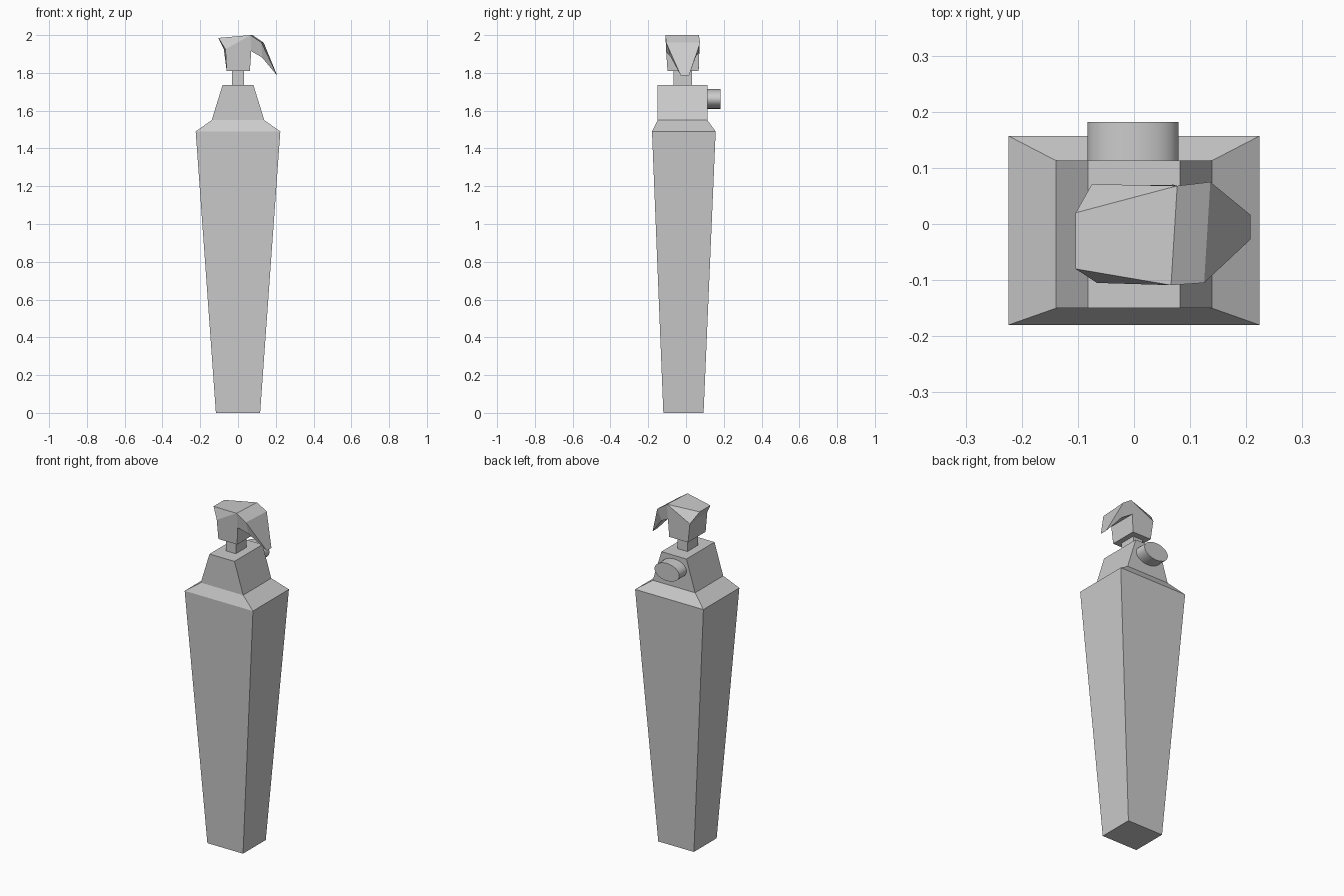
import bpy
import bmesh
import math

default_cube = bpy.data.objects.get("Cube")
if default_cube:
    bpy.data.objects.remove(default_cube, do_unlink=True)

# Single plain material
grey = bpy.data.materials.new("plain grey")
grey.use_nodes = True
grey.diffuse_color = (0.6, 0.6, 0.6, 1)
grey.node_tree.nodes["Principled BSDF"].inputs["Base Color"].default_value = grey.diffuse_color


def finish(name, bm):
    """Turn a bmesh into a named, coloured object."""
    bmesh.ops.recalc_face_normals(bm, faces=bm.faces[:])
    mesh = bpy.data.meshes.new(name)
    bm.to_mesh(mesh)
    bm.free()
    mesh.materials.append(grey)
    obj = bpy.data.objects.new(name, mesh)
    bpy.context.collection.objects.link(obj)
    return obj


def rectangular_loft(name, sections):
    """Join stacked rectangles given as (z, half width, front y, back y)."""
    bm = bmesh.new()
    rings = []
    for z, half, front, back in sections:
        corners = [(-half, front), (half, front), (half, back), (-half, back)]
        rings.append([bm.verts.new((x, y, z)) for x, y in corners])
    for low, high in zip(rings, rings[1:]):
        for i in range(4):
            j = (i + 1) % 4
            bm.faces.new((low[i], low[j], high[j], high[i]))
    bm.faces.new(rings[0][::-1])
    bm.faces.new(rings[-1])
    return finish(name, bm)


# Tapered body with sloped ledge and shoulder block
rectangular_loft("body", [
    (0, 0.117, -0.12, 0.093),
    (1.49, 0.224, -0.18, 0.157),
    (1.55, 0.139, -0.15, 0.113),
    (1.735, 0.082, -0.15, 0.113),
])

# Square neck
rectangular_loft("neck", [
    (1.73, 0.032, -0.066, 0.032),
    (1.815, 0.032, -0.066, 0.032),
])

# Oval knob on the back
bpy.ops.mesh.primitive_cylinder_add(vertices=32, radius=1, depth=1,
                                    location=(-0.002, 0.122, 1.662),
                                    rotation=(math.pi / 2, 0, 0))
knob = bpy.context.object
knob.name = "back_knob"
knob.scale = (0.081, 0.052, 0.12)
knob.data.materials.append(grey)
bpy.ops.object.transform_apply(location=False, rotation=True, scale=True)
bpy.ops.object.shade_smooth_by_angle()

# Faceted head with a hooked beak
points = {
    "crown_left_back": (-0.104, 0.02, 1.985),
    "crown_left_front": (-0.104, -0.08, 1.985),
    "crown_front": (0.066, -0.109, 2),
    "crown_back": (0.077, 0.068, 2),
    "cheek_back": (-0.075, 0.071, 1.925),
    "cheek_front": (-0.066, -0.105, 1.925),
    "brow_back": (0.136, 0.075, 1.96),
    "brow_front": (0.125, -0.105, 1.96),
    "tip_back": (0.208, 0.016, 1.785),
    "tip_front": (0.208, -0.027, 1.785),
    "throat_back": (0.07, 0.07, 1.915),
    "throat_front": (0.07, -0.105, 1.915),
    "beak_back": (0.127, 0.05, 1.882),
    "beak_front": (0.127, -0.08, 1.882),
    "base_left_front": (-0.06, -0.098, 1.81),
    "base_right_front": (0.063, -0.098, 1.81),
    "base_right_back": (0.063, 0.067, 1.81),
    "base_left_back": (-0.06, 0.067, 1.81),
}
faces = [
    # crown and left side
    "crown_left_back crown_left_front crown_front crown_back",
    "crown_left_back crown_back cheek_back",
    "crown_left_front cheek_front crown_front",
    "crown_left_back cheek_back cheek_front crown_left_front",
    "cheek_back base_left_back base_left_front cheek_front",
    # brow and outer beak
    "crown_front brow_front crown_back",
    "brow_front brow_back crown_back",
    "brow_front tip_front tip_back brow_back",
    # underside
    "base_left_front base_left_back base_right_back base_right_front",
    "base_right_front base_right_back throat_back throat_front",
    "throat_front throat_back beak_back beak_front",
    "beak_front beak_back tip_back tip_front",
    # front
    "cheek_front base_left_front base_right_front throat_front crown_front",
    "crown_front throat_front beak_front brow_front",
    "brow_front beak_front tip_front",
    # back
    "cheek_back crown_back throat_back base_right_back base_left_back",
    "crown_back brow_back beak_back throat_back",
    "brow_back tip_back beak_back",
]
head = bmesh.new()
verts = {key: head.verts.new(co) for key, co in points.items()}
for face in faces:
    head.faces.new([verts[key] for key in face.split()])
finish("hooked_head", head)
